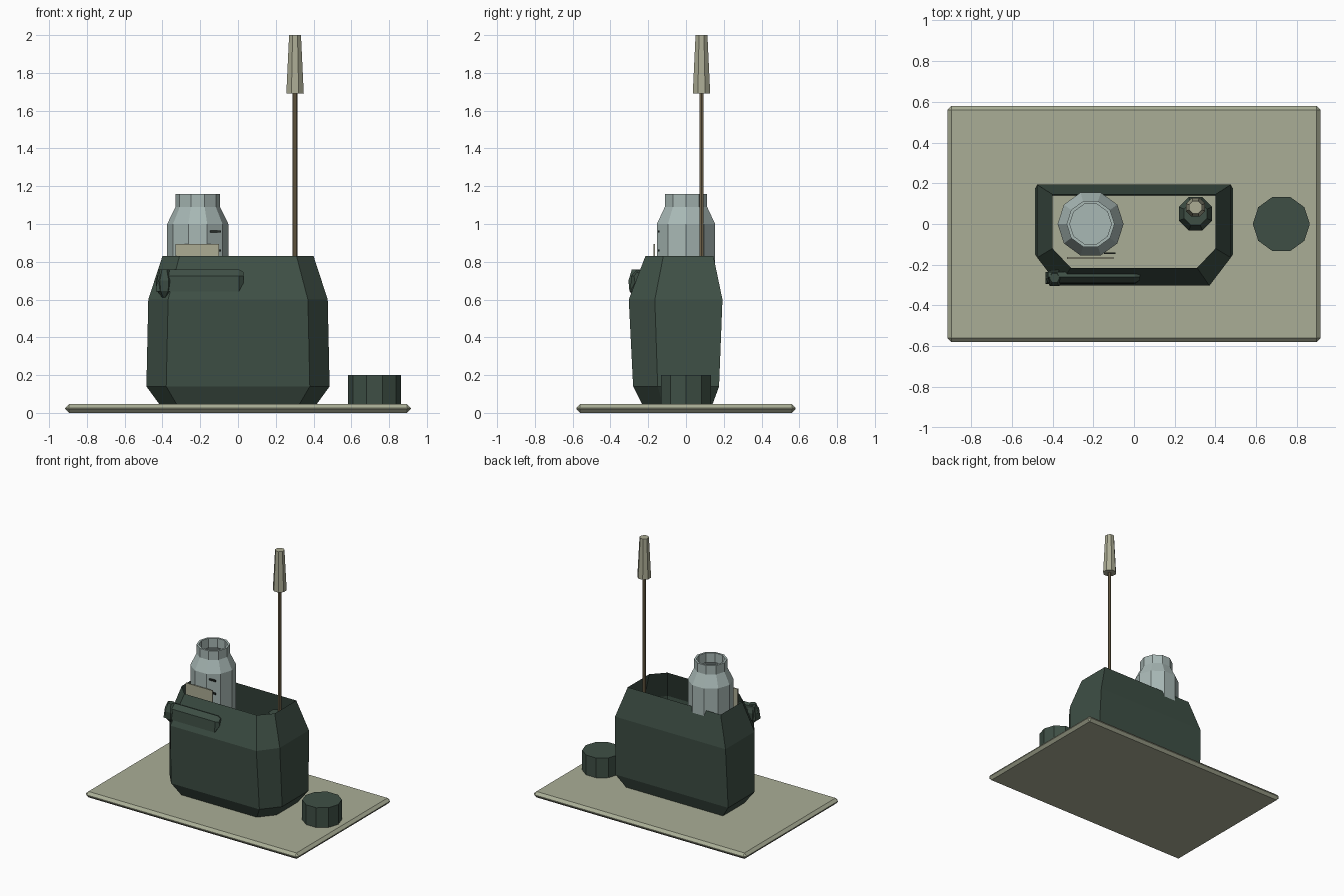
import bpy, bmesh, math
from mathutils import Vector

if "Cube" in bpy.data.objects:
    bpy.data.objects.remove(bpy.data.objects["Cube"])


def mat(name, rgb):
    lin = [((c / 255 + 0.055) / 1.055) ** 2.4 for c in rgb]
    m = bpy.data.materials.new(name)
    m.diffuse_color = (*lin, 1)
    m.use_nodes = True
    m.node_tree.nodes["Principled BSDF"].inputs["Base Color"].default_value = m.diffuse_color
    return m


OLIVE = mat("pale olive", (170, 174, 150))
GREEN = mat("dark green", (62, 79, 69))
GLASS = mat("grey blue", (168, 184, 181))
BROWN = mat("brown", (118, 104, 78))
CREAM = mat("pale khaki", (172, 172, 148))
BLACK = mat("near black", (38, 44, 40))


def finish(name, bm, material):
    bmesh.ops.recalc_face_normals(bm, faces=bm.faces)
    me = bpy.data.meshes.new(name)
    bm.to_mesh(me)
    bm.free()
    me.materials.append(material)
    ob = bpy.data.objects.new(name, me)
    bpy.context.collection.objects.link(ob)
    return ob


def loft(name, rings, material, cap_start=True, cap_end=True):
    """Skin a list of equal-length point rings."""
    bm = bmesh.new()
    vs = [[bm.verts.new(p) for p in r] for r in rings]
    n = len(vs[0])
    for a, b in zip(vs, vs[1:]):
        for i in range(n):
            j = (i + 1) % n
            bm.faces.new((a[i], a[j], b[j], b[i]))
    if cap_start:
        bm.faces.new(vs[0])
    if cap_end:
        bm.faces.new(vs[-1])
    return finish(name, bm, material)


def lathe(name, x, y, profile, sides, material, turn=0.0, **caps):
    rings = [[(x + r * math.cos(turn + math.tau * i / sides),
               y + r * math.sin(turn + math.tau * i / sides), z)
              for i in range(sides)] for r, z in profile]
    return loft(name, rings, material, **caps)


def box(name, lo, hi, material, bevel=0.0):
    bm = bmesh.new()
    bmesh.ops.create_cube(bm, size=1)
    lo, hi = Vector(lo), Vector(hi)
    for v in bm.verts:
        v.co = Vector(((lo[k] + hi[k]) / 2 + v.co[k] * (hi[k] - lo[k]) for k in range(3)))
    if bevel:
        bmesh.ops.bevel(bm, geom=bm.edges[:], offset=bevel, segments=1, affect='EDGES')
    return finish(name, bm, material)


# mat underneath everything
box("mat", (-0.915, -0.58, 0), (0.915, 0.58, 0.046), OLIVE, 0.02)


# open bag with clipped front corners: half width, front, back, chamfer start x and y
def bag_ring(z, w, front, back, cx, cy):
    return [(-w, back, z), (-w, cy, z), (-cx, front, z),
            (cx, front, z), (w, cy, z), (w, back, z)]


loft("bag", [bag_ring(0.003, 0.385, -0.21, 0.125, 0.30, -0.11),
             bag_ring(0.14, 0.485, -0.28, 0.175, 0.38, -0.15),
             bag_ring(0.60, 0.475, -0.303, 0.193, 0.37, -0.165),
             bag_ring(0.83, 0.40, -0.215, 0.145, 0.31, -0.12)],
     GREEN, cap_start=False, cap_end=False)

# rolled flap along the front of the bag
flap = [(-0.295, 0.643), (-0.29, 0.725), (-0.26, 0.76), (-0.235, 0.75), (-0.235, 0.643)]
tip = [(-0.27, 0.69), (-0.275, 0.725), (-0.26, 0.745), (-0.245, 0.74), (-0.245, 0.69)]
loft("flap_roll", [[(-0.435 + 0.12 * (z - 0.643), y, z) for y, z in flap],
                   [(0.005, y, z) for y, z in flap],
                   [(0.03, y, z) for y, z in tip]], GREEN)
lathe("flap_knob", -0.39, -0.265, [(0.012, 0.612), (0.04, 0.645), (0.046, 0.70), (0.025, 0.76)],
      6, GREEN)

# bottle with open mouth
lathe("bottle", -0.213, 0, [(0.14, 0.10), (0.162, 0.14), (0.162, 1.0), (0.118, 1.09),
                            (0.118, 1.16), (0.102, 1.16), (0.102, 1.085)],
      10, GLASS, cap_end=False)
for i in range(4):
    z = 0.96 - 0.1 * i
    box("bottle_mark_%d" % (i + 1), (-0.148, -0.147, z - 0.006), (-0.09, -0.139, z + 0.006), BLACK)

# card in front of the bottle
box("label_card", (-0.33, -0.171, 0.60), (-0.10, -0.163, 0.893), CREAM)

# holder and stick with tapered head
lathe("stick_holder", 0.302, 0.05, [(0.06, 0.05), (0.088, 0.09), (0.088, 0.68), (0.06, 0.745)],
      8, GREEN, turn=math.pi / 8)
lathe("stick", 0.302, 0.082, [(0.0125, 0.30), (0.0125, 1.70)], 6, BROWN)
lathe("stick_head", 0.302, 0.082, [(0.05, 1.69), (0.034, 2.0)], 8, CREAM, turn=math.pi / 8)

# cap resting on the mat
lathe("bottle_cap", 0.723, 0, [(0.14, 0.046), (0.14, 0.20)], 10, GREEN)
